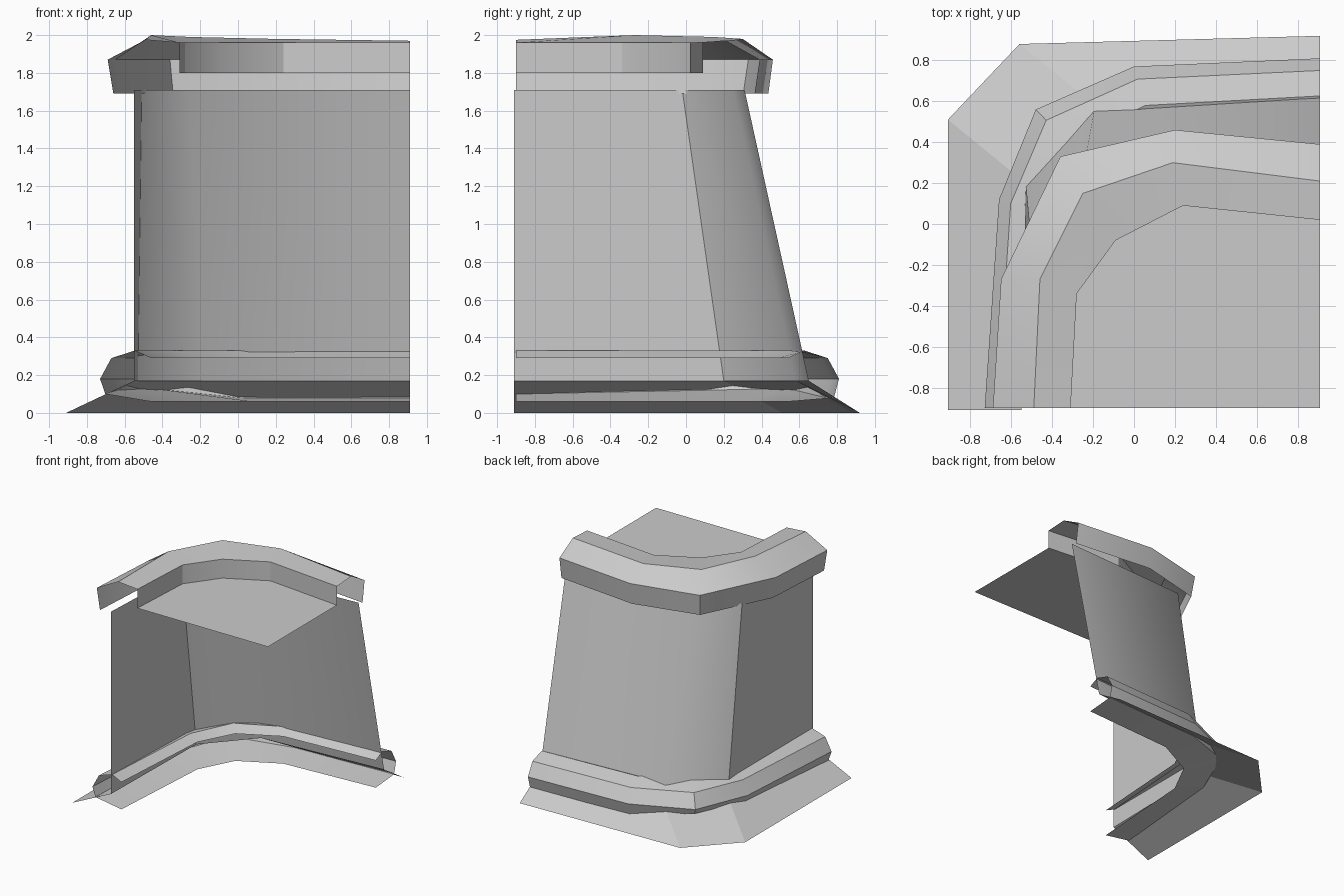
import bpy
from math import radians

default_cube = bpy.data.objects.get("Cube")
if default_cube:
    bpy.data.objects.remove(default_cube, do_unlink=True)

# One stone colour for every part
stone = bpy.data.materials.new("light grey stone")
stone.use_nodes = True
colour = (0.6, 0.6, 0.6, 1)
stone.diffuse_color = colour
stone.node_tree.nodes["Principled BSDF"].inputs["Base Color"].default_value = colour


def make_part(name, points, faces, smooth_angle=None):
    mesh = bpy.data.meshes.new(name)
    mesh.from_pydata(points, [], faces)
    mesh.materials.append(stone)
    part = bpy.data.objects.new(name, mesh)
    bpy.context.collection.objects.link(part)
    if smooth_angle:
        bpy.ops.object.select_all(action="DESELECT")
        part.select_set(True)
        bpy.context.view_layer.objects.active = part
        bpy.ops.object.shade_smooth_by_angle(angle=radians(smooth_angle))
    return part


def loft(name, rows, smooth_angle=None):
    """Join neighbouring rows of points with quads."""
    count = len(rows[0])
    points = [point for row in rows for point in row]
    faces = []
    for row in range(len(rows) - 1):
        for column in range(count - 1):
            start = row * count + column
            faces.append((start, start + 1, start + count + 1, start + count))
    return make_part(name, points, faces, smooth_angle)


def at_height(path, height):
    """Lift a plan path to one height, or to one height per point."""
    heights = height if isinstance(height, list) else [height] * len(path)
    return [(x, y, z) for (x, y), z in zip(path, heights)]


def blend(first, second, amount):
    return [tuple(a + (b - a) * amount for a, b in zip(p, q))
            for p, q in zip(first, second)]


# Battered wall: a side face and a rounded back face
wall_top = at_height([(-.55, -.91), (-.51, -.02), (-.25, .25), (.91, .31)], 1.71)
wall_foot = at_height([(-.55, -.91), (-.53, .2), (-.19, .58), (.91, .65)], .17)
loft("side_wall", [wall_top[:2], wall_foot[:2]])
loft("back_wall", [wall_top[1:], wall_foot[1:]], 60)

# Sloping skirt spreading onto the ground
skirt_edge = at_height([(-.91, -.91), (-.91, .51), (-.56, .88), (.91, .92)], 0)
loft("ground_skirt", [wall_foot, skirt_edge])

# Lower moulding, open towards the inside
trim_outer = [(-.73, -.9), (-.66, .12), (-.48, .56), (0, .77), (.91, .81)]
trim_inner = [(-.46, -.9), (-.4, .03), (-.25, .32), (.08, .49), (.91, .54)]
trim_low = [.1, .12, .13, .08, .08]
trim_profile = [(1, .29), (.68, .33), (.22, .29), (0, .18), (.1, trim_low), (1, .06)]
loft("lower_moulding",
     [at_height(blend(trim_outer, trim_inner, inset), height)
      for inset, height in trim_profile], 30)

# Coping around the top
coping_outer = [(-.69, -.9), (-.65, -.27), (-.36, .33), (.2, .46), (.91, .39)]
coping_ridge = [(-.49, -.9), (-.46, -.27), (-.25, .15), (.19, .3), (.91, .21)]
coping_inner = [(-.31, -.9), (-.28, -.34), (-.09, -.08), (.24, .09), (.91, .02)]
ridge_heights = [1.975, 2, 1.99, 1.98, 1.97]
loft("top_coping", [
    at_height(coping_inner, 1.8),
    at_height(coping_inner, 1.96),
    at_height(coping_ridge, ridge_heights),
    at_height(coping_outer, 1.87),
    at_height(blend(coping_outer, coping_ridge, .15), 1.69),
], 30)

# Flat deck inside the coping
deck = at_height(coping_inner + [(.91, -.9)], 1.8)
make_part("top_deck", deck, [tuple(reversed(range(len(deck))))])
